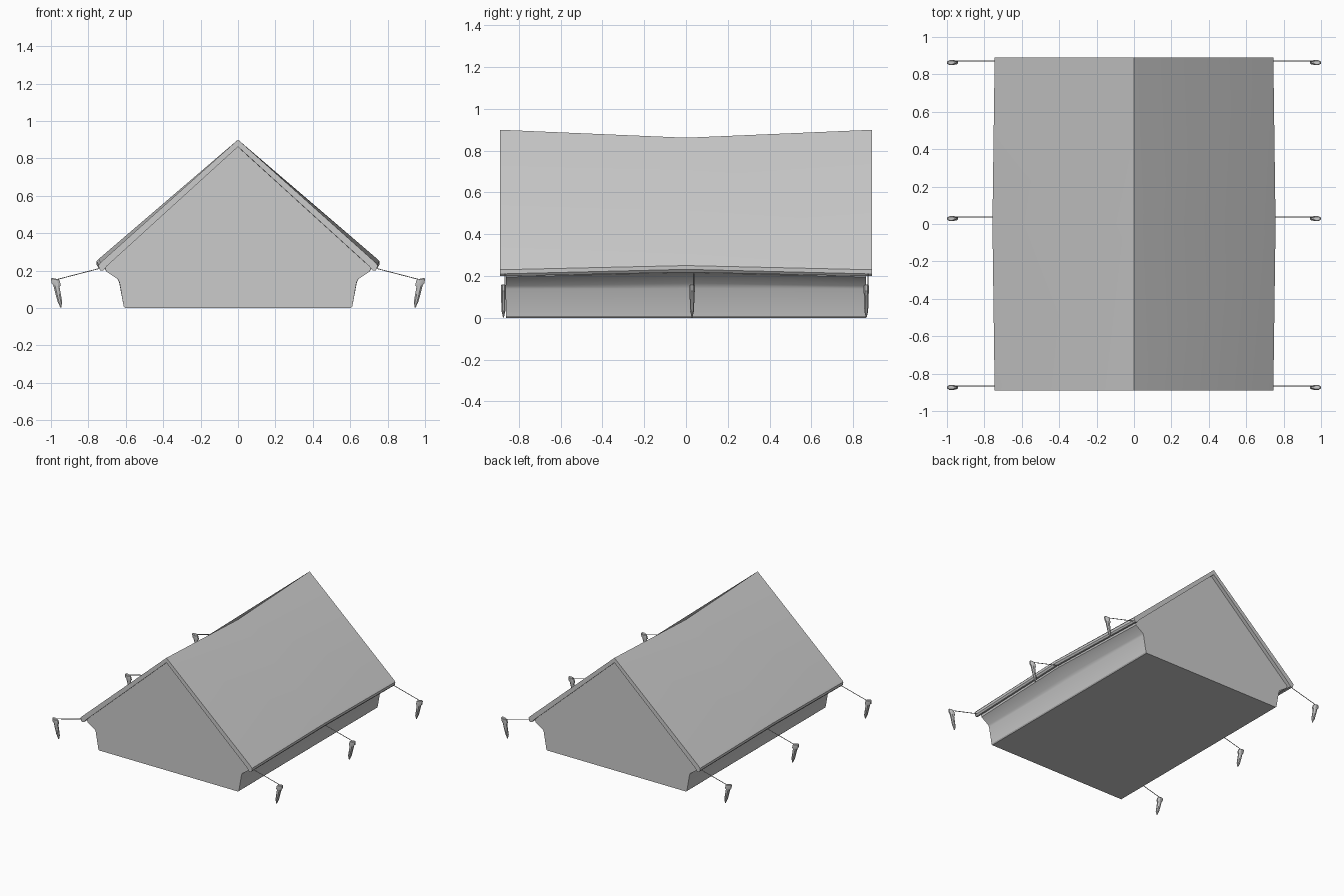
import bpy, bmesh, math
from mathutils import Vector

if "Cube" in bpy.data.objects:
    bpy.data.objects.remove(bpy.data.objects["Cube"])


def loft(name, rings, angle=30):
    """Closed solid skinned through a list of equal-length point rings."""
    bm = bmesh.new()
    loops = [[bm.verts.new(p) for p in ring] for ring in rings]
    n = len(loops[0])
    for a, b in zip(loops, loops[1:]):
        for i in range(n):
            j = (i + 1) % n
            bm.faces.new((a[i], a[j], b[j], b[i]))
    bm.faces.new(loops[0])
    bm.faces.new(loops[-1])
    bmesh.ops.recalc_face_normals(bm, faces=bm.faces)
    bmesh.ops.triangulate(bm, faces=[f for f in bm.faces if len(f.verts) > 4])
    me = bpy.data.meshes.new(name)
    bm.to_mesh(me)
    bm.free()
    ob = bpy.data.objects.new(name, me)
    bpy.context.collection.objects.link(ob)
    bpy.ops.object.select_all(action='DESELECT')
    bpy.context.view_layer.objects.active = ob
    ob.select_set(True)
    bpy.ops.object.shade_smooth_by_angle(angle=math.radians(angle))
    return ob


def section(outer, inner, y):
    """Symmetric closed section: outer runs ridge to eave, inner runs eave to centre."""
    half = outer + inner
    mirrored = [(-x, z) for x, z in reversed(half) if x > 0]
    return [(x, y, z) for x, z in half + mirrored]


# Fly sheet: sagging ridge, eaves bowed out and up at mid length
end_out = [(0, .90), (.735, .243), (.745, .23), (.744, .21), (.734, .199)]
end_in = [(.718, .202), (.70, .225), (0, .862)]
mid_out = [(0, .862), (.745, .262), (.757, .25), (.756, .232), (.746, .218)]
mid_in = [(.728, .222), (.71, .245), (0, .825)]
loft("fly_sheet", [section(end_out, end_in, -.89),
                   section(mid_out, mid_in, 0),
                   section(end_out, end_in, .89)])

# Inner tent: tub walls flaring out under the eaves
body_end = [(0, .868), (.712, .22), (.705, .195), (.642, .153), (.634, .138), (.611, .008)]
body_mid = [(0, .832), (.722, .24), (.715, .218), (.65, .165), (.636, .14), (.611, .008)]
base = [(.604, 0)]
loft("inner_tent", [section(body_end, base, -.862),
                    section(body_mid, base, 0),
                    section(body_end, base, .862)])


def ring(cx, y, z, rx, ry, n=8, tilt=.22):
    pts = []
    for i in range(n):
        a = math.tau * (i + .5) / n
        dx = rx * math.cos(a)
        pts.append((cx + dx, y + ry * math.sin(a), z - tilt * dx))
    return pts


# Pegs and guy lines on both sides
for side, sx in (("left", -1), ("right", 1)):
    for label, y in (("front", -.866), ("middle", .037), ("back", .871)):
        yp = y - .008
        stations = [(.948, .003, .003, .003), (.953, .035, .014, .010),
                    (.971, .118, .018, .013), (.972, .126, .027, .014),
                    (.977, .152, .025, .014), (.978, .157, .019, .010)]
        loft(f"peg_{label}_{side}",
             [ring(sx * cx, yp, z, rx, ry, tilt=-sx * .2) for cx, z, rx, ry in stations])
        cu = bpy.data.curves.new("guy_line", 'CURVE')
        cu.dimensions = '3D'
        cu.bevel_depth = .0025
        cu.bevel_resolution = 1
        cu.use_fill_caps = True
        sp = cu.splines.new('POLY')
        sp.points.add(1)
        eave = Vector((sx * .738, y, .212))
        sp.points[0].co = (*eave, 1)
        sp.points[1].co = (sx * .985, y, .148, 1)
        ob = bpy.data.objects.new(f"guy_line_{label}_{side}", cu)
        bpy.context.collection.objects.link(ob)
